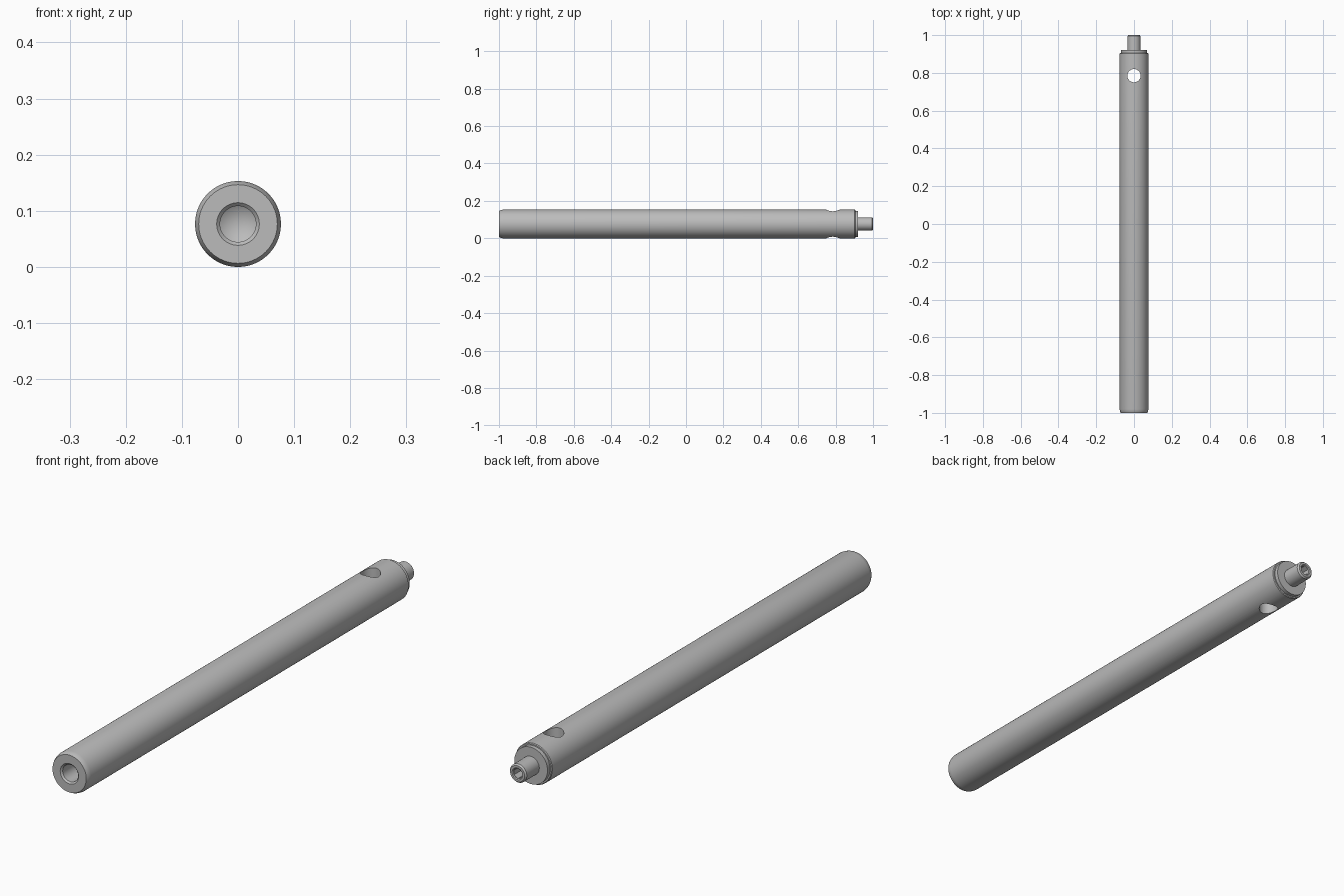
import bpy, bmesh, math
from mathutils import Matrix, Vector

cube = bpy.data.objects.get("Cube")
if cube:
    bpy.data.objects.remove(cube, do_unlink=True)

R = 0.0765          # rod radius, also the height of its axis
SIDES = 96

steel = bpy.data.materials.new("grey steel")
steel.use_nodes = True
GREY = (0.5, 0.5, 0.5, 1)
steel.diffuse_color = GREY
steel.node_tree.nodes["Principled BSDF"].inputs["Base Color"].default_value = GREY


def add_object(name, bm):
    bmesh.ops.recalc_face_normals(bm, faces=bm.faces)
    mesh = bpy.data.meshes.new(name)
    bm.to_mesh(mesh)
    bm.free()
    mesh.materials.append(steel)
    obj = bpy.data.objects.new(name, mesh)
    bpy.context.collection.objects.link(obj)
    return obj


def lathe(name, profile):
    """Turn (radius, y) points around the rod axis."""
    bm = bmesh.new()
    verts = [bm.verts.new((r, y, R)) for r, y in profile]
    edges = [bm.edges.new(pair) for pair in zip(verts, verts[1:])]
    bmesh.ops.spin(bm, geom=verts + edges, cent=(0, 0, R), axis=(0, 1, 0),
                   angle=math.tau, steps=SIDES, use_merge=True)
    bmesh.ops.remove_doubles(bm, verts=bm.verts, dist=1e-5)
    return add_object(name, bm)


def prism(name, sides, radius, depth, centre, rotation):
    bm = bmesh.new()
    bmesh.ops.create_cone(bm, cap_ends=True, segments=sides, radius1=radius,
                          radius2=radius, depth=depth,
                          matrix=Matrix.Translation(Vector(centre)) @ rotation)
    return add_object(name, bm)


def cut(obj, cutter):
    cutter.hide_render = True
    mod = obj.modifiers.new("cut", "BOOLEAN")
    mod.operation = "DIFFERENCE"
    mod.solver = "EXACT"
    mod.object = cutter
    select(obj)
    bpy.ops.object.modifier_apply(modifier=mod.name)
    bpy.data.objects.remove(cutter, do_unlink=True)


def select(obj):
    bpy.ops.object.select_all(action="DESELECT")
    obj.select_set(True)
    bpy.context.view_layer.objects.active = obj


# Rod: drilled front end with conical bottom, chamfered ends, rear shoulder
rod = lathe("rod", [
    (0, -0.73), (0.032, -0.75), (0.032, -0.994), (0.038, -1),
    (0.07, -1), (0.074, -0.992), (R, -0.98),
    (R, 0.902), (0.074, 0.905), (0.069, 0.905), (0.069, 0.92), (0, 0.92)])

# Vertical cross hole near the rear
cut(rod, prism("cross_hole_cutter", 64, 0.035, 0.4, (0, 0.785, R), Matrix()))

# Rear stud with chamfered tip and a countersunk hexagonal socket
stud = lathe("rear_stud", [
    (0, 0.915), (0.035, 0.915), (0.035, 0.994), (0.03, 1),
    (0.022, 1), (0.019, 0.997), (0, 0.997)])
cut(stud, prism("hex_socket_cutter", 6, 0.019, 0.08, (0, 0.995, R),
                Matrix.Rotation(math.pi / 2, 4, "X")))

for obj in (rod, stud):
    select(obj)
    bpy.ops.object.shade_smooth_by_angle(angle=math.radians(25))
